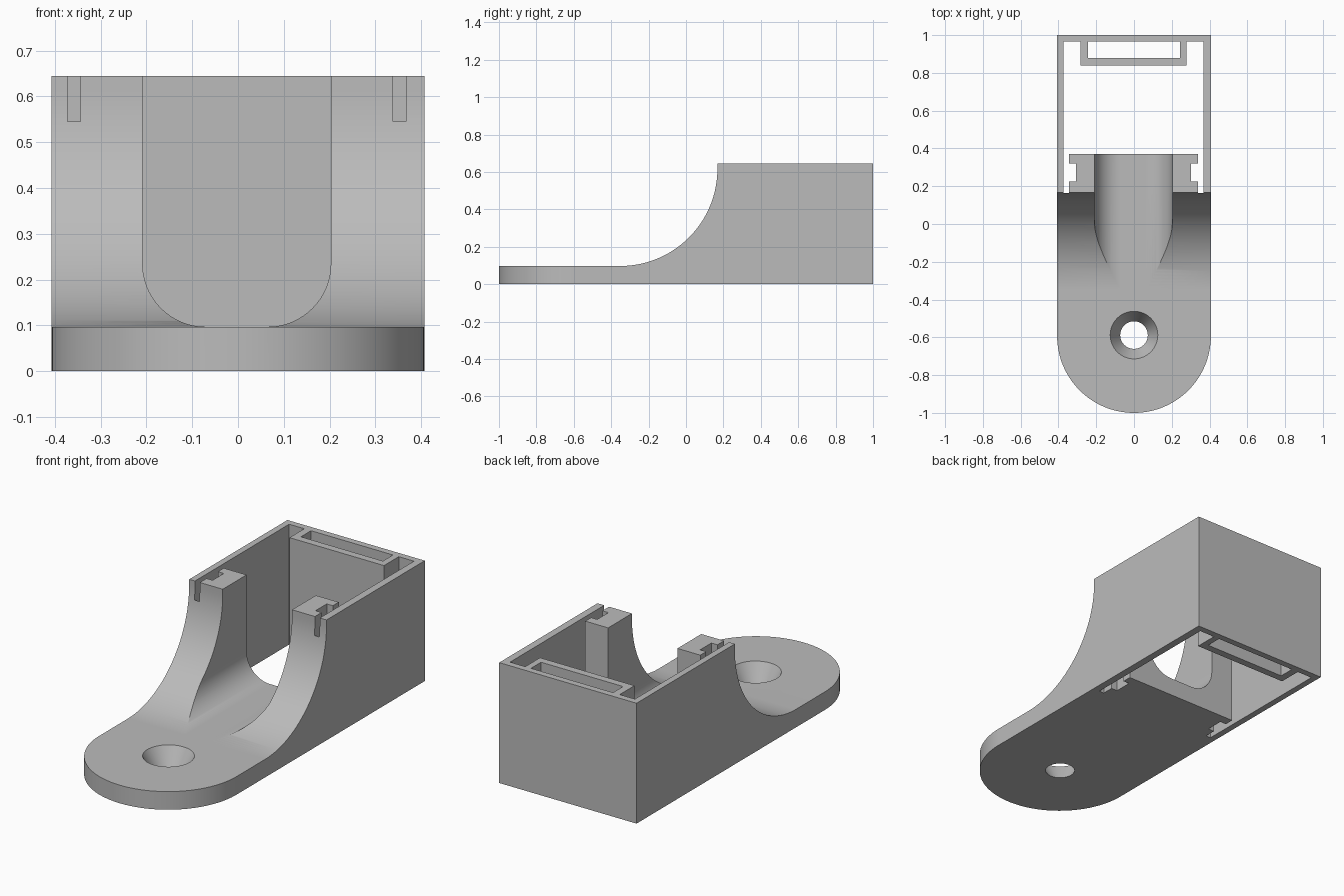
import bpy, bmesh
from math import sin, cos, pi, radians
from mathutils import Vector

if "Cube" in bpy.data.objects:
    bpy.data.objects.remove(bpy.data.objects["Cube"], do_unlink=True)

grey = bpy.data.materials.new("plain grey")
grey.use_nodes = True
colour = (0.5, 0.5, 0.5, 1)
grey.diffuse_color = colour
grey.node_tree.nodes["Principled BSDF"].inputs["Base Color"].default_value = colour

HALF_W, HEIGHT, PLATE = 0.407, 0.645, 0.097
OFF = -0.0028          # sideways offset of the inner cuts
SLOT_Y, BLOCK_Y = 0.163, 0.37


def arc(cx, cy, r, start, end, steps=40):
    """Points on an arc, angles in degrees."""
    angles = [radians(start + (end - start) * i / steps) for i in range(steps + 1)]
    return [(cx + r * cos(a), cy + r * sin(a)) for a in angles]


def prism(name, points, place, sweep):
    """Closed solid: a flat outline placed in space and swept along a vector."""
    bm = bmesh.new()
    face = bm.faces.new([bm.verts.new(place(u, v)) for u, v in points])
    made = bmesh.ops.extrude_face_region(bm, geom=[face])["geom"]
    bmesh.ops.translate(bm, vec=Vector(sweep),
                        verts=[g for g in made if isinstance(g, bmesh.types.BMVert)])
    bmesh.ops.recalc_face_normals(bm, faces=bm.faces)
    mesh = bpy.data.meshes.new(name)
    bm.to_mesh(mesh)
    bm.free()
    obj = bpy.data.objects.new(name, mesh)
    bpy.context.collection.objects.link(obj)
    mesh.materials.append(grey)
    return obj


def select(obj):
    bpy.ops.object.select_all(action='DESELECT')
    obj.select_set(True)
    bpy.context.view_layer.objects.active = obj


def cut(body, cutter):
    cutter.hide_render = True
    select(body)
    mod = body.modifiers.new("cut", 'BOOLEAN')
    mod.operation, mod.solver, mod.object = 'DIFFERENCE', 'EXACT', cutter
    bpy.ops.object.modifier_apply(modifier=mod.name)
    bpy.data.objects.remove(cutter, do_unlink=True)


# Body: plan outline with a rounded front end
plan = arc(0, -1 + HALF_W, HALF_W, 180, 360, 64) + [(HALF_W, 1), (-HALF_W, 1)]
body = prism("mount_bracket", plan, lambda u, v: (u, v, 0), (0, 0, HEIGHT))

# Sweeping concave front above the plate
R = 0.52
sweep = arc(0.168 - R, PLATE + R, R, 270, 360, 48) + [(0.168, 0.8), (-1.2, 0.8), (-1.2, PLATE)]
cut(body, prism("front_cutter", sweep, lambda u, v: (-0.6, u, v), (1.2, 0, 0)))

# Round-bottomed channel between the two arms
C, r = 0.2055, 0.138
channel = (arc(-C + r, PLATE + r, r, 180, 270, 24) + arc(C - r, PLATE + r, r, 270, 360, 24)
           + [(C, 0.8), (-C, 0.8)])
cut(body, prism("channel_cutter", channel, lambda u, v: (u + OFF, -1.2, v), (0, 1.7, 0)))

# Open box interior, leaving notched arm blocks and the rear clip
half = [(0.341, BLOCK_Y), (0.341, 0.32), (0.305, 0.32), (0.305, 0.225), (0.341, 0.225),
        (0.341, SLOT_Y), (0.37, SLOT_Y), (0.37, 0.965), (0.28, 0.965), (0.28, 0.84)]
cavity = half + [(-x, y) for x, y in reversed(half)]
cut(body, prism("cavity_cutter", cavity, lambda u, v: (u + OFF, v, -0.1), (0, 0, 1)))

# Slot through the rear clip
pocket = [(-0.243, 0.88), (0.243, 0.88), (0.243, 0.965), (-0.243, 0.965)]
cut(body, prism("pocket_cutter", pocket, lambda u, v: (u, v, -0.1), (0, 0, 1)))

# Tapered screw hole
bpy.ops.mesh.primitive_cone_add(vertices=64, radius1=0.073, radius2=0.126 + 0.053,
                                depth=2 * PLATE, location=(0, -0.588, PLATE))
cone = bpy.context.object
cone.data.materials.append(grey)
cut(body, cone)

# Smooth curves, crisp edges
select(body)
bpy.ops.object.shade_smooth_by_angle(angle=radians(25))
weighted = body.modifiers.new("weighted_normals", 'WEIGHTED_NORMAL')
weighted.keep_sharp = True
